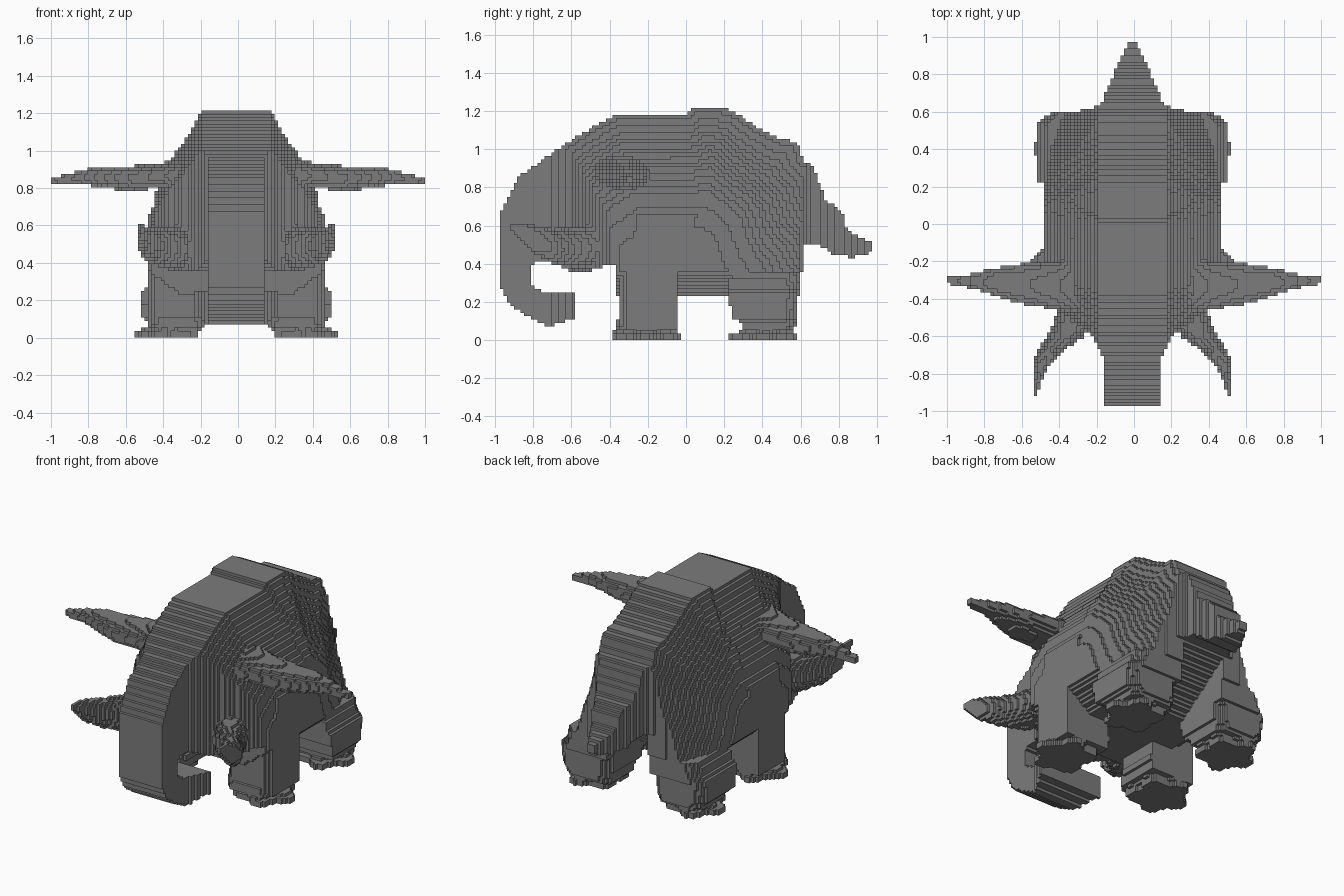
import bpy
import math
from mathutils import Vector
from mathutils.geometry import intersect_point_line

default_cube = bpy.data.objects.get("Cube")
if default_cube:
    bpy.data.objects.remove(default_cube, do_unlink=True)

SIZE = 2 / 112          # edge length of one block
SHIFT = -SIZE / 2       # the body sits half a block to the right

grey = bpy.data.materials.new("stone_grey")
grey.use_nodes = True
tone = (0.2, 0.2, 0.2, 1)
grey.diffuse_color = tone
grey.node_tree.nodes["Principled BSDF"].inputs["Base Color"].default_value = tone


def blend(table, value):
    """Interpolate the rows of a table whose first column is the key."""
    if value <= table[0][0]:
        return table[0][1:]
    for low, high in zip(table, table[1:]):
        if value <= high[0]:
            t = (value - low[0]) / (high[0] - low[0])
            return [a + (b - a) * t for a, b in zip(low[1:], high[1:])]
    return table[-1][1:]


def inside(outline, y, z):
    """Even-odd test of a point against a closed outline."""
    hit = False
    for (ay, az), (by, bz) in zip(outline, outline[1:] + outline[:1]):
        if (az > z) != (bz > z) and y < (by - ay) * (z - az) / (bz - az) + ay:
            hit = not hit
    return hit


def ridge_distance(y, z):
    """Distance from a point to the ridge line, in the side plane."""
    point = Vector((y, z, 0))
    best = math.inf
    for a, b in zip(ridge, ridge[1:]):
        start, end = Vector((*a, 0)), Vector((*b, 0))
        near, t = intersect_point_line(point, start, end)
        near = start if t < 0 else end if t > 1 else near
        best = min(best, (point - near).length)
    return best


def cells_between(low, high):
    """Block indices whose centres lie between two coordinates."""
    return range(math.ceil(low / SIZE), math.floor(high / SIZE) + 1)


def layers_between(low, high):
    """The same for height, where blocks stand on the ground."""
    return cells_between(low - SIZE / 2, high - SIZE / 2)


# Side outline: ridge from trunk over the back to the tail, then the underside
ridge = [(-.98, .3), (-.98, .65), (-.87, .86), (-.7, .98), (-.55, 1.08),
         (-.38, 1.175), (0, 1.18), (.04, 1.22), (.13, 1.22), (.25, 1.2),
         (.36, 1.12), (.5, 1.05), (.58, 1.04), (.61, .95), (.67, .9),
         (.73, .74), (.83, .65), (.84, .58), (.985, .5)]
underside = [(.985, .46), (.87, .435), (.76, .445), (.72, .49), (.62, .5),
             (.61, .38), (.59, .23), (-.36, .23), (-.37, .4),
             (-.5, .365), (-.6, .36), (-.68, .4), (-.79, .42), (-.82, .36),
             (-.8, .28), (-.73, .25), (-.575, .25), (-.575, .12),
             (-.63, .1), (-.72, .07), (-.85, .13), (-.93, .2)]
outline = ridge + underside

# Half widths by depth below the ridge, by length, and by height
by_depth = [(0, .185), (.1, .235), (.2, .305), (.3, .375), (.42, .435),
            (.6, .465), (.75, .48)]
by_length = [(-.7, .16), (-.62, .2), (-.55, .27), (-.47, .38), (-.38, .46),
             (-.2, .48), (.2, .48), (.45, .46), (.58, .42), (.605, .28),
             (.63, .19), (.66, .16), (.8, .1), (.98, .012)]
by_height = [(.23, .3), (.36, .47), (.4, .48)]
depth_scale = [(.1, 1), (.4, .85), (.6, .85), (.7, 1)]
# Hollow rising from the belly to the tail, between the hind legs
hollow = [(.24, .23), (.62, .5)]

parts = {}


def add_cell(name, cell):
    parts.setdefault(name, set()).add(cell)


# Torso, head, trunk and tail
for j in cells_between(-1, .97):
    for k in layers_between(0, 1.25):
        y, z = j * SIZE, (k + .5) * SIZE
        if not inside(outline, y, z):
            continue
        depth = ridge_distance(y, z) * blend(depth_scale, y)[0]
        half = min(blend(by_depth, depth)[0], blend(by_length, y)[0])
        if -.37 < y < .24:
            half = min(half, blend(by_height, z)[0])
        if y < -.7:
            name = "trunk"
        elif y < -.38:
            name = "trunk" if z < .3 else "head"
        else:
            name = "tail" if y > .62 else "torso"
        gap = .16 if name == "torso" and z < blend(hollow, y)[0] else 0
        for i in cells_between(-half, half):
            if abs(i * SIZE) >= gap:
                add_cell(name, (i, j, k))

# Tusks: sections along y as x centre, z centre, x radius, z radius
tusk = [(-.92, .525, .59, .01, .02), (-.8, .502, .53, .03, .07),
        (-.7, .457, .49, .062, .09), (-.6, .355, .475, .1, .11),
        (-.45, .29, .49, .1, .12)]
for j in cells_between(-.92, -.45):
    cx, cz, rx, rz = blend(tusk, j * SIZE)
    for i in cells_between(cx - rx, cx + rx):
        for k in layers_between(cz - rz, cz + rz):
            rise = (k + .5) * SIZE - cz
            if ((i * SIZE - cx) / rx) ** 2 + (rise / rz) ** 2 <= 1:
                add_cell("left_tusk", (i, j, k))
                add_cell("right_tusk", (-i, j, k))

# Ears: sections along x as y centre, z centre, y radius, z radius
ear = [(.3, -.33, .87, .15, .09), (.4, -.33, .865, .13, .065),
       (.6, -.32, .85, .105, .065), (.75, -.31, .86, .07, .05),
       (.85, -.305, .855, .04, .035), (1, -.3, .835, .016, .016)]
for i in cells_between(.3, .99):
    cy, cz, ry, rz = blend(ear, i * SIZE)
    for j in cells_between(cy - ry, cy + ry):
        for k in layers_between(cz - rz, cz + rz):
            rise = (k + .5) * SIZE - cz
            if ((j * SIZE - cy) / ry) ** 2 + (rise / rz) ** 2 <= 1.05:
                add_cell("left_ear", (i + 1, j, k))
                add_cell("right_ear", (-i, j, k))

# Legs: sections along z as inner x, outer x, front y, back y
front_leg = [(.03, .18, .54, -.39, -.03), (.06, .17, .47, -.37, -.04),
             (.12, .16, .47, -.355, -.04), (.35, .17, .475, -.355, -.04),
             (.66, .17, .475, -.3, .06)]
hind_leg = [(.03, .18, .525, .23, .575), (.05, .17, .47, .29, .57),
            (.07, .17, .47, .31, .57), (.12, .16, .51, .24, .58),
            (.25, .15, .51, .22, .59), (.28, .15, .47, .22, .59),
            (.36, .17, .46, .24, .59)]
# The last value tells which end, front or back, is rounded
for label, leg, rounded in (("front_leg", front_leg, -1),
                            ("hind_leg", hind_leg, 1)):
    for k in layers_between(0, leg[-1][0]):
        x0, x1, y0, y1 = blend(leg, (k + .5) * SIZE)
        for i in cells_between(x0, x1):
            for j in cells_between(y0, y1):
                u = (2 * i * SIZE - x0 - x1) / (x1 - x0)
                v = (2 * j * SIZE - y0 - y1) / (y1 - y0)
                if k < 3:
                    # Splayed toes
                    toes = math.cos(5 * math.atan2(v, u))
                    keep = math.hypot(u, v) < .9 + .13 * toes
                else:
                    keep = v * rounded < 0 or u * u + v * v < 1.4
                if keep:
                    add_cell("left_" + label, (i, j, k))
                    add_cell("right_" + label, (-i, j, k))

solid = set().union(*parts.values())


def build_blocks(name, cells):
    """Skin the exposed block faces of one part."""
    index, verts, faces = {}, [], []

    def corner(key):
        if key not in index:
            index[key] = len(verts)
            x, y, z = key
            verts.append(((x - .5) * SIZE + SHIFT, (y - .5) * SIZE, z * SIZE))
        return index[key]

    for cell in cells:
        for axis in range(3):
            for side in (0, 1):
                other = list(cell)
                other[axis] += 2 * side - 1
                if tuple(other) in solid:
                    continue
                loop = []
                for a, b in ((0, 0), (1, 0), (1, 1), (0, 1)):
                    key = list(cell)
                    key[axis] += side
                    key[(axis + 1) % 3] += a
                    key[(axis + 2) % 3] += b
                    loop.append(corner(tuple(key)))
                faces.append(loop if side else loop[::-1])
    mesh = bpy.data.meshes.new(name)
    mesh.from_pydata(verts, [], faces)
    mesh.materials.append(grey)
    bpy.context.collection.objects.link(bpy.data.objects.new(name, mesh))


for part_name, part_cells in parts.items():
    build_blocks(part_name, part_cells)
